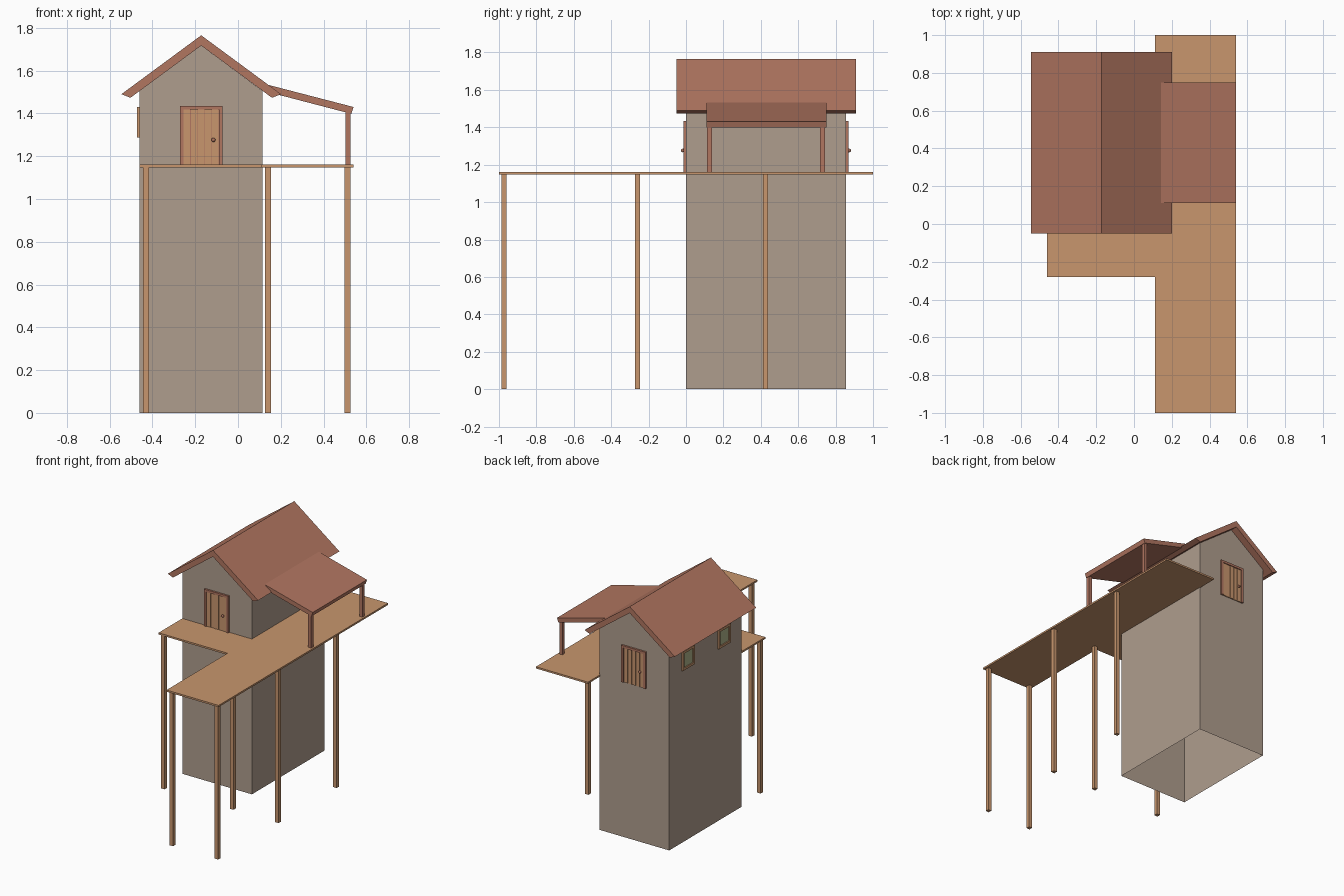
import bpy, bmesh, math
from mathutils import Matrix, Vector

if "Cube" in bpy.data.objects:
    bpy.data.objects.remove(bpy.data.objects["Cube"])


def material(name, rgb):
    m = bpy.data.materials.new(name)
    m.diffuse_color = (*rgb, 1)
    m.use_nodes = True
    m.node_tree.nodes["Principled BSDF"].inputs["Base Color"].default_value = m.diffuse_color
    return m


WALL = material("stone wall", (0.43, 0.337, 0.27))
WOOD = material("light wood", (0.578, 0.305, 0.155))
RED = material("red brown wood", (0.44, 0.18, 0.118))
GLASS = material("green glass", (0.42, 0.44, 0.25))

CX, CY = -0.172, 0.4275          # centre of the house
DECK = 1.16                      # top of the deck
TURN = (Matrix.Translation((CX, CY, 0)) @ Matrix.Rotation(math.pi, 4, 'Z')
        @ Matrix.Translation((-CX, -CY, 0)))   # half turn: front to back


def finish(name, bm, mat, turn=False):
    if turn:
        bm.transform(TURN)
    bmesh.ops.recalc_face_normals(bm, faces=bm.faces)
    me = bpy.data.meshes.new(name)
    bm.to_mesh(me)
    bm.free()
    me.materials.append(mat)
    ob = bpy.data.objects.new(name, me)
    bpy.context.collection.objects.link(ob)
    return ob


def box(name, lo, hi, mat, turn=False):
    bm = bmesh.new()
    lo, hi = Vector(lo), Vector(hi)
    bmesh.ops.create_cube(bm, size=1, matrix=Matrix.Translation((lo + hi) / 2)
                          @ Matrix.Diagonal((*(hi - lo), 1)))
    return finish(name, bm, mat, turn)


def prism(name, points, vec, mat, drop=None):
    """Extrude a flat outline along vec; drop removes faces by a rule."""
    bm = bmesh.new()
    face = bm.faces.new([bm.verts.new(p) for p in points])
    out = bmesh.ops.extrude_face_region(bm, geom=[face], use_keep_orig=True)
    verts = [g for g in out["geom"] if isinstance(g, bmesh.types.BMVert)]
    bmesh.ops.translate(bm, vec=vec, verts=verts)
    bmesh.ops.recalc_face_normals(bm, faces=bm.faces)
    if drop:
        bmesh.ops.delete(bm, geom=[f for f in bm.faces if drop(f)], context='FACES')
    return finish(name, bm, mat)


# Tower: gabled shell, open below
prism("tower_walls",
      [(x, 0, z) for x, z in ((-0.46, 0), (0.115, 0), (0.115, 1.505),
                              (CX, 1.717), (-0.46, 1.505))],
      (0, 0.855, 0), WALL, drop=lambda f: f.calc_center_median().z < 0.01)

# Main roof
half = [(0.373, 1.49), (0.331, 1.473)]
roof = [(0, 1.765)] + half + [(0, 1.717)] + [(-x, z) for x, z in reversed(half)]
prism("main_roof", [(CX + x, -0.05, z) for x, z in roof], (0, 0.96, 0), RED)

# Porch roof and its posts
prism("porch_roof", [(x, 0.11, z) for x, z in
                     ((0.135, 1.535), (0.54, 1.43), (0.53, 1.398), (0.12, 1.505))],
      (0, 0.64, 0), RED)
for i, y in enumerate((0.112, 0.716)):
    box(f"porch_post_{i}", (0.502, y, DECK), (0.526, y + 0.026, 1.412), RED)

# Deck and supporting posts
prism("deck", [(x, y, DECK - 0.013) for x, y in
               ((-0.46, 0), (-0.46, -0.28), (0.11, -0.28), (0.11, -1),
                (0.54, -1), (0.54, 1), (0.11, 1), (0.11, 0))],
      (0, 0, 0.013), WOOD)
for i, (x, y) in enumerate(((-0.43, -0.26), (0.14, -0.26), (0.513, -0.26),
                            (0.14, -0.973), (0.513, -0.973), (0.513, 0.425))):
    box(f"deck_post_{i}", (x - 0.014, y - 0.014, 0),
        (x + 0.014, y + 0.014, DECK - 0.013), WOOD)

# Doors: the back one is the front one turned half way round
for side, turn in (("front", False), ("back", True)):
    for sx, n in ((-1, "left"), (1, "right")):
        a, b = sorted((CX + sx * 0.1, CX + sx * 0.083))
        box(f"{side}_door_jamb_{n}", (a, -0.014, DECK), (b, 0.004, 1.435), RED, turn)
    box(f"{side}_door_lintel", (CX - 0.083, -0.014, 1.418),
        (CX + 0.083, 0.004, 1.435), RED, turn)
    box(f"{side}_door_backing", (CX - 0.083, -0.002, DECK),
        (CX + 0.083, 0.002, 1.418), RED, turn)
    for i in range(5):
        x = CX - 0.083 + i * 0.0332
        box(f"{side}_door_plank_{i}", (x + 0.001, -0.008 + 0.002 * (i % 2), DECK),
            (x + 0.0315, 0.002, 1.418), WOOD, turn)
    bm = bmesh.new()
    bmesh.ops.create_uvsphere(bm, u_segments=10, v_segments=6, radius=0.01,
                              matrix=Matrix.Translation((CX + 0.057, -0.017, 1.276)))
    finish(f"{side}_door_knob", bm, RED, turn)

# Left windows: frame bars around a pane
for i, y in enumerate((CY - 0.2125, CY + 0.2125)):
    z0, z1, w, t = 1.287, 1.43, 0.07, 0.018
    box(f"window_glass_{i}", (-0.466, y - w + t, z0 + t),
        (-0.458, y + w - t, z1 - t), GLASS)
    for n, lo, hi in (("bottom", (-w, z0), (w, z0 + t)), ("top", (-w, z1 - t), (w, z1)),
                      ("front", (-w, z0 + t), (t - w, z1 - t)),
                      ("back", (w - t, z0 + t), (w, z1 - t))):
        box(f"window_{n}_bar_{i}", (-0.473, y + lo[0], lo[1]),
            (-0.457, y + hi[0], hi[1]), WOOD)
